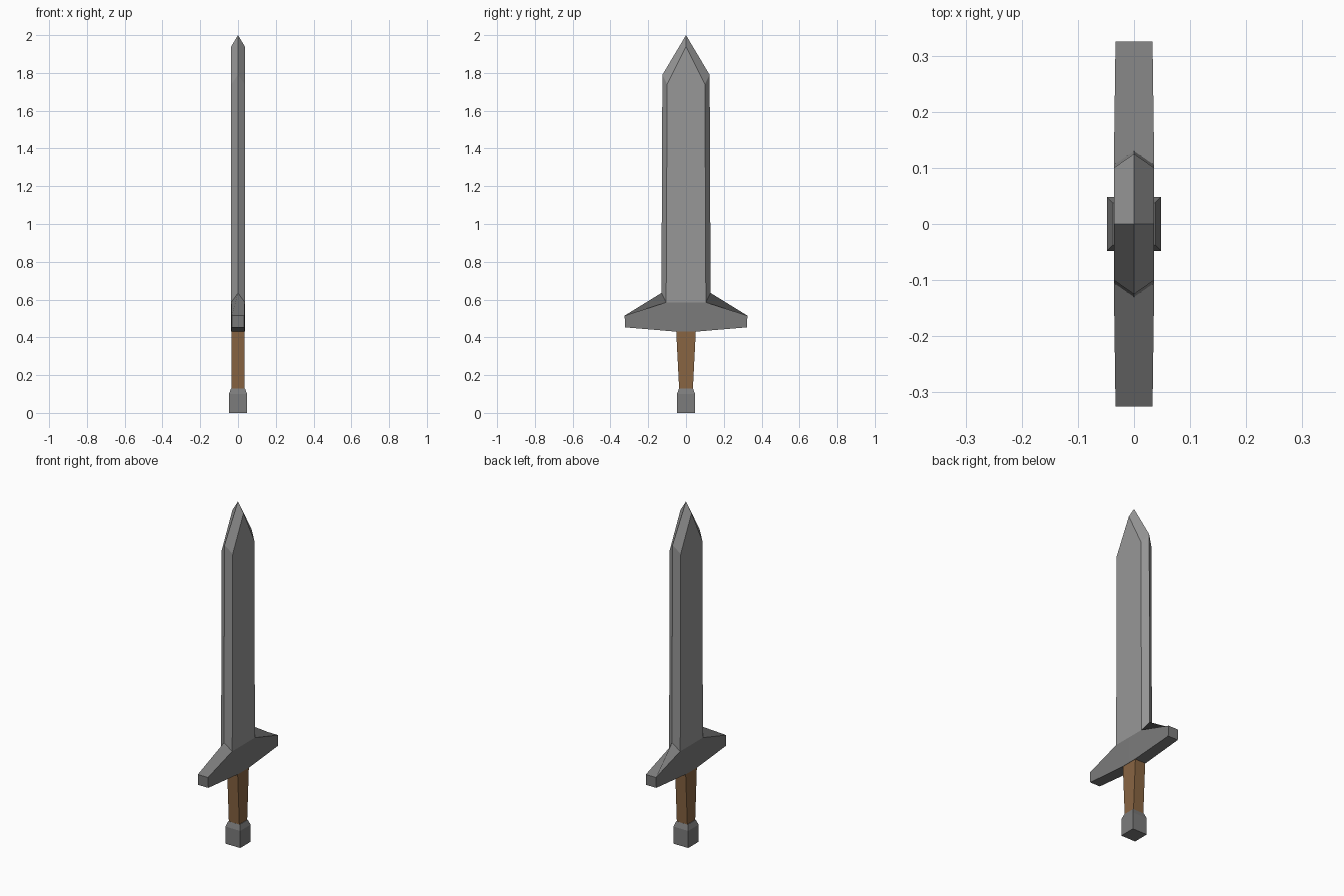
import bpy, bmesh
from mathutils import Vector

if "Cube" in bpy.data.objects:
    bpy.data.objects.remove(bpy.data.objects["Cube"])


def add_object(name, bm, color):
    mesh = bpy.data.meshes.new(name)
    bm.to_mesh(mesh)
    bm.free()
    ob = bpy.data.objects.new(name, mesh)
    bpy.context.collection.objects.link(ob)
    mat = bpy.data.materials.new(name + "_material")
    mat.diffuse_color = (*color, 1)
    mat.use_nodes = True
    mat.node_tree.nodes["Principled BSDF"].inputs["Base Color"].default_value = mat.diffuse_color
    mesh.materials.append(mat)
    return ob


def mirrored_part(name, points, faces, center, color, axes):
    """Builds faces pointing away from center, then mirrors them."""
    bm = bmesh.new()
    verts = {k: bm.verts.new(p) for k, p in points.items()}
    for names in faces:
        face = bm.faces.new([verts[n] for n in names.split()])
        face.normal_update()
        if face.normal.dot(face.calc_center_median() - Vector(center)) < 0:
            face.normal_flip()
    ob = add_object(name, bm, color)
    mirror = ob.modifiers.new("mirror", 'MIRROR')
    mirror.use_axis = axes
    return ob


def square_loft(name, sections, color):
    """Four-sided loft through (half_x, half_y, z) sections, capped."""
    bm = bmesh.new()
    rings = [[bm.verts.new((sx * hx, sy * hy, z))
              for sx, sy in ((-1, -1), (1, -1), (1, 1), (-1, 1))]
             for hx, hy, z in sections]
    for low, high in zip(rings, rings[1:]):
        for i in range(4):
            j = (i + 1) % 4
            bm.faces.new((low[i], low[j], high[j], high[i]))
    bm.faces.new(rings[0][::-1])
    bm.faces.new(rings[-1])
    return add_object(name, bm, color)


H = 0.036                       # half thickness of blade and guard
BLADE_STEEL = (0.31, 0.31, 0.31)
DARK_STEEL = (0.2, 0.2, 0.2)
WOOD = (0.25, 0.13, 0.055)

# Blade: flat faces, bevelled cutting edges and point
mirrored_part("blade", {
    "mid": (H, 0, 0.585), "flat": (H, 0.105, 0.585), "edge": (0, 0.13, 0.635),
    "flat_top": (H, 0.1, 1.74), "edge_top": (0, 0.125, 1.79),
    "ridge": (H, 0, 1.94), "tip": (0, 0, 2.0)},
    ["mid flat flat_top ridge", "flat edge edge_top flat_top",
     "flat_top edge_top tip ridge"], (0, 0, 1.2), BLADE_STEEL,
    (True, True, False))

# Crossguard: one arm, its top a single facet notched around the cutting edge
guard = {"edge": (0, 0.13, 0.635)}
for side, s in (("R", 1), ("L", -1)):
    guard.update({
        "mid" + side: (s * H, 0, 0.585), "flat" + side: (s * H, 0.105, 0.585),
        "end" + side: (s * 0.033, 0.325, 0.515),
        "low" + side: (s * 0.033, 0.322, 0.453),
        "base" + side: (s * H, 0.05, 0.43), "under" + side: (s * H, 0, 0.43)})
mirrored_part("crossguard", guard,
              ["midR flatR endR lowR baseR underR",
               "midL flatL endL lowL baseL underL",
               "endR flatR edge flatL endL", "endR endL lowL lowR",
               "lowR lowL baseL baseR", "baseR baseL underL underR"],
              (0, 0, 0.5), DARK_STEEL, (False, True, False))

# Grip: tapered wooden handle
square_loft("grip", [(0.034, 0.036, 0.12), (0.034, 0.052, 0.435)], WOOD)

# Pommel: block with a sloped collar
square_loft("pommel", [(0.048, 0.048, 0), (0.048, 0.048, 0.1),
                       (0.037, 0.037, 0.13)], DARK_STEEL)
